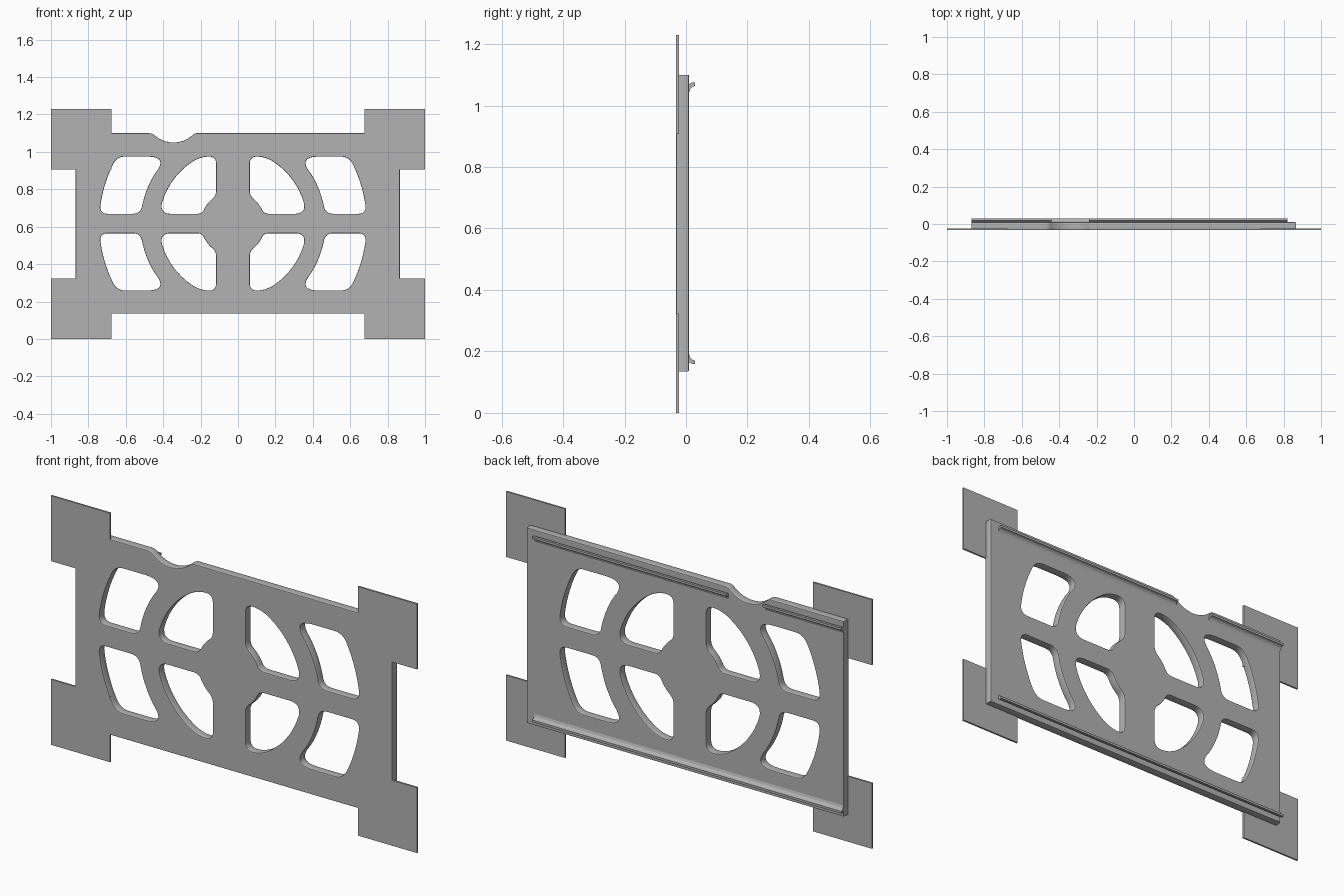
import bpy, bmesh, math
from mathutils import Vector

if "Cube" in bpy.data.objects:
    bpy.data.objects.remove(bpy.data.objects["Cube"])

grey = bpy.data.materials.new("plain grey")
grey.use_nodes = True
grey.diffuse_color = (0.45, 0.45, 0.45, 1)
grey.node_tree.nodes["Principled BSDF"].inputs["Base Color"].default_value = grey.diffuse_color

FRONT, BACK, MID_Z, HUB_X = -0.032, 0.01, 0.617, -0.027


def add_mesh(name, bm):
    bmesh.ops.recalc_face_normals(bm, faces=bm.faces)
    mesh = bpy.data.meshes.new(name)
    bm.to_mesh(mesh)
    bm.free()
    mesh.materials.append(grey)
    obj = bpy.data.objects.new(name, mesh)
    bpy.context.collection.objects.link(obj)
    return obj


def line(a, b, n=80):
    return [Vector(a).lerp(Vector(b), i / n) for i in range(n + 1)]


def arc(a, b, r, centre=(0, 0), n=80):
    """Circle arc about a centre, between the directions of points a and b."""
    c = Vector(centre)
    t0, t1 = [math.atan2(p[1] - c.y, p[0] - c.x) for p in (a, b)]
    return [c + r * Vector((math.cos(t0 + (t1 - t0) * i / n),
                            math.sin(t0 + (t1 - t0) * i / n))) for i in range(n + 1)]


def rounded_loop(sides, radii):
    """Join sides into a loop; radii[i] softens the corner at the start of side i."""
    cut = []
    for i, side in enumerate(sides):
        a, b = radii[i], radii[(i + 1) % len(sides)]
        step = (side[1] - side[0]).length
        n = len(side)
        lo = min(int(a / step), n // 2)
        hi = max(n - 1 - int(b / step), lo + 1)
        kept = side[lo:hi + 1]
        cut.append(kept[::8] + ([kept[-1]] if (len(kept) - 1) % 8 else []))
    loop = []
    for i, kept in enumerate(cut):
        p, c, q = cut[i - 1][-1], sides[i][0], kept[0]
        for k in range(1, 8):
            t = k / 8
            loop.append(p * (1 - t) ** 2 + c * 2 * t * (1 - t) + q * t * t)
        loop += kept
    return loop


def on_circle(r, x=None, z=None):
    return (x, math.sqrt(r * r - x * x)) if z is None else (math.sqrt(r * r - z * z), z)


# Window outlines in one quadrant, measured from the hub
rib_x, low, high = 0.09, 0.052, 0.358
hub_r, ring_in, ring_out, far_r = 0.172, 0.395, 0.495, 0.715

h0, h1 = on_circle(hub_r, z=low), on_circle(hub_r, x=rib_x)
r0, r1 = on_circle(ring_in, z=low), on_circle(ring_in, z=high)
inner_window = rounded_loop(
    [line(h0, r0), arc(r0, r1, ring_in), line(r1, (rib_x, high)),
     line((rib_x, high), h1), arc(h1, h0, hub_r)],
    [0.03, 0.06, 0.05, 0.04, 0.03])

o0, o1 = on_circle(ring_out, z=low), on_circle(ring_out, z=high)
f0, f1 = on_circle(far_r, z=low), on_circle(far_r, z=high)
outer_window = rounded_loop(
    [line(o0, f0), arc(f0, f1, far_r), line(f1, o1), arc(o1, o0, ring_out)],
    [0.045, 0.045, 0.045, 0.12])

# Plate outline with the finger notch in the top edge
left, right, bottom, top = -0.868, 0.865, 0.135, 1.10
notch_x, notch_z, notch_r = -0.345, 1.2, 0.15
half = math.sqrt(notch_r ** 2 - (notch_z - top) ** 2)
na, nb = (notch_x + half, top), (notch_x - half, top)
outline = rounded_loop(
    [line((left, bottom), (right, bottom)), line((right, bottom), (right, top)),
     line((right, top), na), arc(na, nb, notch_r, (notch_x, notch_z)),
     line(nb, (left, top)), line((left, top), (left, bottom))],
    [0.012, 0.012, 0.012, 0.025, 0.025, 0.012])

loops = [outline]
for window in (inner_window, outer_window):
    for sx in (-1, 1):
        for sz in (-1, 1):
            loops.append([Vector((HUB_X + sx * p.x, MID_Z + sz * p.y)) for p in window])

# Plate: filled curve with softened rims, turned into a mesh
curve = bpy.data.curves.new("plate_outline", "CURVE")
curve.dimensions, curve.fill_mode = "2D", "BOTH"
rim = 0.004
curve.bevel_depth, curve.bevel_resolution, curve.offset = rim, 1, -rim
curve.extrude = (BACK - FRONT) / 2 - rim
for loop in loops:
    spline = curve.splines.new("POLY")
    spline.points.add(len(loop) - 1)
    for point, p in zip(spline.points, loop):
        point.co = (p.x, p.y, 0, 1)
    spline.use_cyclic_u = True
curve.materials.append(grey)
plate = bpy.data.objects.new("slotted_plate", curve)
bpy.context.collection.objects.link(plate)
plate.rotation_euler.x = math.pi / 2
plate.location.y = (FRONT + BACK) / 2
bpy.context.view_layer.objects.active = plate
plate.select_set(True)
bpy.ops.object.convert(target="MESH")
bpy.ops.object.shade_smooth_by_angle(angle=math.radians(35))


# Hooked rails along the back
def rail(name, x0, x1, flip):
    profile = [(0.005, 1.07), (0.013, 1.07), (0.018, 1.075), (0.03, 1.075), (0.03, 1.064),
               (0.021, 1.061), (0.014, 1.054), (0.01, 1.043), (0.005, 1.043)]
    bm = bmesh.new()
    face = bm.faces.new([bm.verts.new((x0, y, 2 * MID_Z - z if flip else z))
                         for y, z in profile])
    ext = bmesh.ops.extrude_face_region(bm, geom=[face])
    bmesh.ops.translate(bm, vec=(x1 - x0, 0, 0),
                        verts=[v for v in ext["geom"] if isinstance(v, bmesh.types.BMVert)])
    add_mesh(name, bm)


rail("top_rail_long", -0.24, 0.82, False)
rail("top_rail_short", left, -0.44, False)
rail("bottom_rail", left, 0.82, True)

# Thin square pads at the corners, flush with the front
pad, height, thick = 0.323, 1.23, 0.009
for side, sx in (("left", 1), ("right", -1)):
    for level, z in (("bottom", pad / 2), ("top", height - pad / 2)):
        bm = bmesh.new()
        bmesh.ops.create_cube(bm, size=1)
        bmesh.ops.scale(bm, vec=(pad, thick, pad), verts=bm.verts)
        bmesh.ops.translate(bm, vec=(sx * (1 - pad / 2), FRONT + thick / 2, z), verts=bm.verts)
        add_mesh(f"{level}_{side}_pad", bm)
